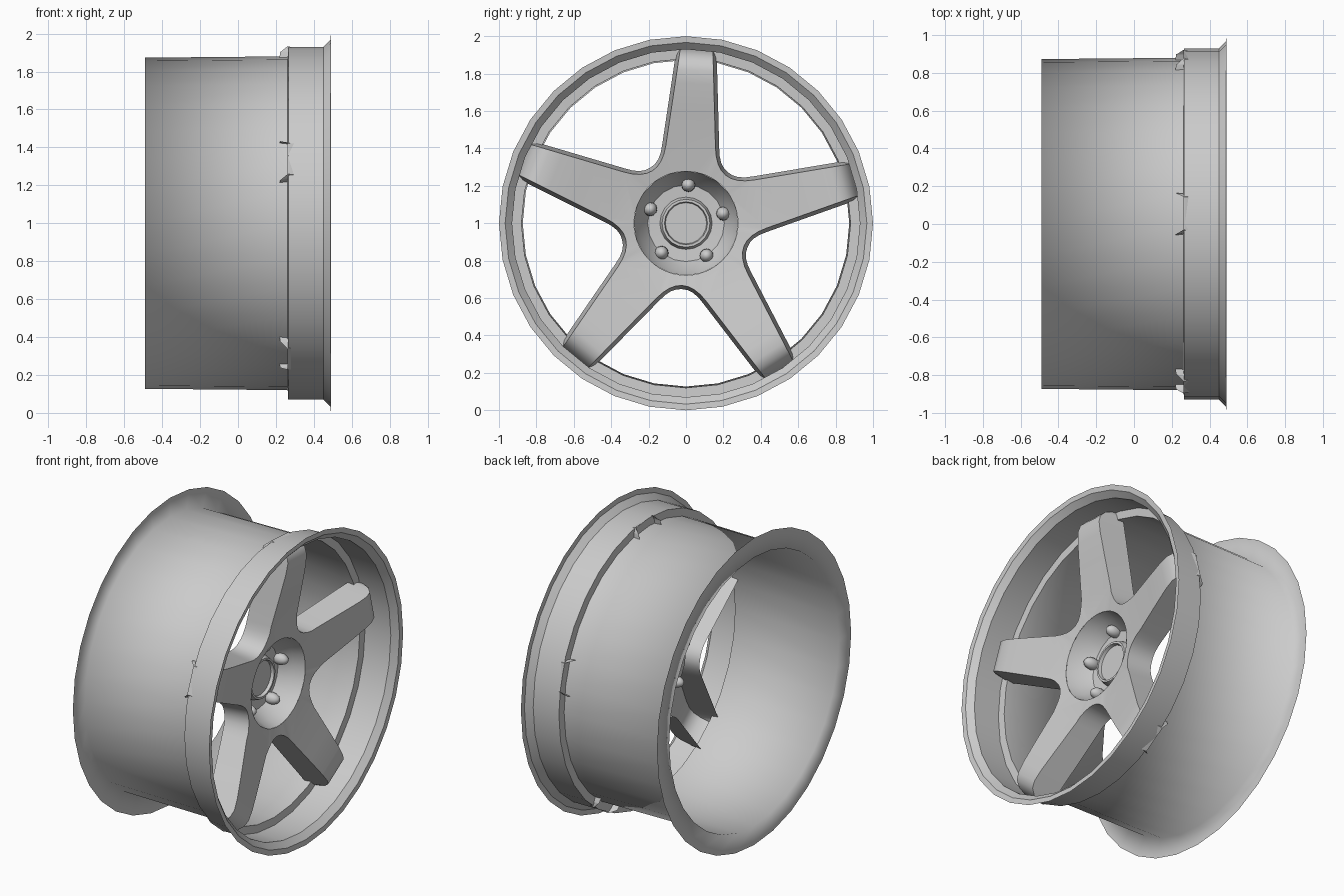
import bpy, bmesh, math
from math import cos, sin, pi, radians

if "Cube" in bpy.data.objects:
    bpy.data.objects.remove(bpy.data.objects["Cube"])

SPOKE_ANGLES = [radians(14.5 + 72 * k) for k in range(5)]


def finish(bm, name, angle):
    bmesh.ops.remove_doubles(bm, verts=bm.verts, dist=0.0005)
    me = bpy.data.meshes.new(name)
    bm.to_mesh(me)
    bm.free()
    ob = bpy.data.objects.new(name, me)
    bpy.context.collection.objects.link(ob)
    bpy.ops.object.select_all(action='DESELECT')
    ob.select_set(True)
    bpy.context.view_layer.objects.active = ob
    bpy.ops.object.shade_smooth_by_angle(angle=radians(angle))
    return ob


def revolve(name, profile, sides, angle):
    """Lathe (radius, x) points around the wheel axis."""
    bm = bmesh.new()
    rings = [[bm.verts.new((x, r * cos(2 * pi * i / sides), 1 + r * sin(2 * pi * i / sides)))
              for i in range(sides)] for r, x in profile]
    for a, b in zip(rings, rings[1:]):
        for i in range(sides):
            j = (i + 1) % sides
            bm.faces.new((a[i], a[j], b[j], b[i]))
    return finish(bm, name, angle)


# Front lip with its step, then the barrel with flat rear flange
revolve("front_lip", [(1.0, 0.49), (0.967, 0.487), (0.93, 0.45), (0.93, 0.265), (0.88, 0.262)], 32, 30)
revolve("barrel", [(0.88, 0.262), (0.873, -0.49), (1.0, -0.49)], 32, 100)

# Hub dish with raised centre cap
revolve("hub_dish", [(0.28, 0.29), (0.255, 0.22), (0.205, 0.145), (0.14, 0.14), (0.128, 0.18),
                     (0.115, 0.18), (0.11, 0.16), (0.0005, 0.16)], 20, 35)

# Spokes: crowned front face and drafted side walls, open at the back
CROWN = [(0.28, 0.29), (0.41, 0.315), (0.6, 0.355), (0.75, 0.385), (0.82, 0.392),
         (0.865, 0.38), (0.9, 0.345), (0.92, 0.30), (0.93, 0.262)]


def crown(u):
    for (u0, x0), (u1, x1) in zip(CROWN, CROWN[1:]):
        if u <= u1:
            return x0 + (x1 - x0) * max(0, u - u0) / (u1 - u0)
    return CROWN[-1][1]


def half_width(u):
    return 0.088 + (0.92 - u) * 0.088


U0 = 0.41
# Rounded valley between spokes, half of a curve from bisector to spoke edge
t36 = math.tan(radians(36))
cu = (0.088 + 0.92 * 0.088) / (t36 + 0.088)
C = (cu, cu * t36)
P = (U0, half_width(U0))
c72, s72 = cos(radians(72)), sin(radians(72))
Q = (c72 * P[0] + s72 * P[1], s72 * P[0] - c72 * P[1])
fillet = []
for i in range(5):
    t = 0.5 + i / 8
    fillet.append(tuple((1 - t) ** 2 * Q[k] + 2 * t * (1 - t) * C[k] + t * t * P[k] for k in (0, 1)))
edge = [(u, half_width(u)) for u, x in CROWN[2:]]

bm = bmesh.new()
for a in SPOKE_ANGLES:
    def vert(u, v, x):
        return bm.verts.new((x, u * cos(a) - v * sin(a), 1 + u * sin(a) + v * cos(a)))

    sides = []
    for s in (1, -1):
        outer = [vert(u, s * v, crown(math.hypot(u, v) if u < U0 else u)) for u, v in fillet + edge]
        outer[4].co.x = crown(U0)
        # hub ring beside the valley
        inner = []
        for u, v in fillet:
            th = math.atan2(v, u)
            inner.append(vert(0.278 * cos(th), s * 0.278 * sin(th), 0.29))
        for i in range(4):
            bm.faces.new((outer[i], outer[i + 1], inner[i + 1], inner[i]))
        # drafted wall towards the back
        back = []
        for i, (u, v) in enumerate(fillet + edge):
            w = max(0, 4 - i) / 4
            du, dv = 0.02 * cos(radians(36)) * w, 0.02 * (1 - w + w * sin(radians(36)))
            r = math.hypot(u, v)
            back.append(vert(min(u + du, 0.9), s * (v + dv), 0.14 + (r - 0.35) * 0.15))
        for i in range(len(outer) - 1):
            bm.faces.new((outer[i], outer[i + 1], back[i + 1], back[i]))
        sides.append((outer, inner))
    (lo, li), (ro, ri) = sides
    # spoke root up to the hub circle
    th = math.atan2(fillet[4][1], fillet[4][0])
    arc = [vert(0.278 * cos(th * k), 0.278 * sin(th * k), 0.29) for k in (0.5, 0, -0.5)]
    bm.faces.new([lo[4], li[4]] + arc + [ri[4], ro[4]])
    for i in range(4, len(lo) - 1):
        bm.faces.new((lo[i], lo[i + 1], ro[i + 1], ro[i]))
bmesh.ops.recalc_face_normals(bm, faces=bm.faces)
finish(bm, "spokes", 35)

# Lug nuts
for k, a in enumerate(SPOKE_ANGLES):
    bm = bmesh.new()
    bmesh.ops.create_uvsphere(bm, u_segments=12, v_segments=8, radius=0.037)
    for v in bm.verts:
        x, y, z = v.co
        v.co = (0.165 + z * 1.5, 0.205 * cos(a) + x, 1 + 0.205 * sin(a) + y)
    bmesh.ops.recalc_face_normals(bm, faces=bm.faces)
    finish(bm, f"lug_nut_{k + 1}", 40)
